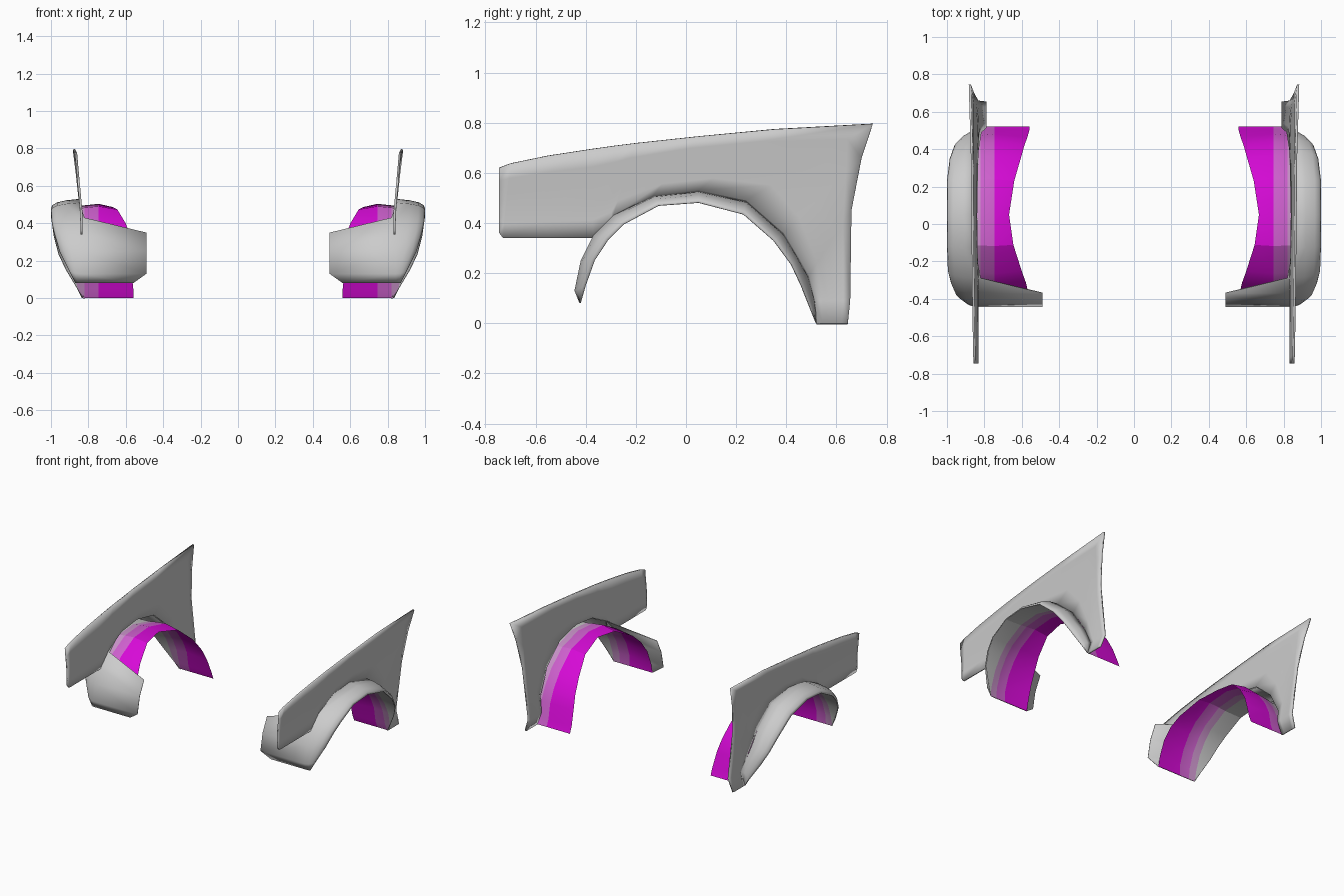
import bpy
import bmesh
import math

cube = bpy.data.objects.get("Cube")
if cube:
    bpy.data.objects.remove(cube, do_unlink=True)


def material(name, r, g, b):
    m = bpy.data.materials.new(name)
    m.use_nodes = True
    m.diffuse_color = (r, g, b, 1)
    m.node_tree.nodes["Principled BSDF"].inputs["Base Color"].default_value = (r, g, b, 1)
    return m


grey = material("body grey", 0.6, 0.6, 0.6)
mauve = material("grey mauve", 0.6, 0.3, 0.6)
pale = material("pale magenta", 0.63, 0.12, 0.63)
magenta = material("magenta", 0.68, 0.003, 0.68)


def lerp(a, b, t):
    return tuple(p + (q - p) * t for p, q in zip(a, b))


def loft(name, rows, mats, thickness=0, rule=None, angle=40):
    """Skin equal-length rows of points, then mirror to the other side."""
    bm = bmesh.new()
    grid = [[bm.verts.new(p) for p in row] for row in rows]
    for r0, r1 in zip(grid, grid[1:]):
        for i in range(len(r0) - 1):
            f = bm.faces.new((r0[i], r0[i + 1], r1[i + 1], r1[i]))
            if rule:
                f.material_index = rule(i)
    bmesh.ops.remove_doubles(bm, verts=bm.verts, dist=0.0005)
    bmesh.ops.recalc_face_normals(bm, faces=bm.faces)
    # face the sheet outward or upward
    if sum(f.normal.x + f.normal.z for f in bm.faces) < 0:
        bmesh.ops.reverse_faces(bm, faces=bm.faces)
    mesh = bpy.data.meshes.new(name)
    bm.to_mesh(mesh)
    bm.free()
    for m in mats:
        mesh.materials.append(m)
    ob = bpy.data.objects.new(name, mesh)
    bpy.context.collection.objects.link(ob)
    bpy.ops.object.select_all(action="DESELECT")
    ob.select_set(True)
    bpy.context.view_layer.objects.active = ob
    bpy.ops.object.shade_smooth_by_angle(angle=math.radians(angle))
    if thickness:
        s = ob.modifiers.new("sheet", "SOLIDIFY")
        s.thickness = thickness
        s.offset = -1
    ob.modifiers.new("mirror", "MIRROR")
    return ob


def panel_x(y, z):
    """Sideways curve of the fender skin."""
    x = 0.843 + 0.09 * max(0, z - 0.45) + 0.1 * max(0, y - 0.65)
    if y > 0:
        x -= 0.042 * (max(0, 0.35 - max(z, 0.09)) / 0.26) ** 2
        x += 0.35 * max(0, 0.09 - z)
    return x


# Fender skin: lower edge with wheel arch, and top edge running down the rear
lower = [(-.745, .36), (-.73, .34), (-.55, .34), (-.37, .34), (-.30, .38), (-.29, .43),
         (-.13, .51), (.05, .53), (.24, .49), (.39, .36), (.49, .19), (.515, .09), (.52, 0)]
upper = [(-.745, .62), (-.70, .637), (-.55, .668), (-.38, .694), (-.28, .708), (-.2, .718),
         (.05, .745), (.35, .773), (.745, .795), (.70, .66), (.66, .45), (.655, .09), (.645, 0)]
rows = []
for a, b in zip(lower, upper):
    points = [lerp(a, b, i / 5) for i in range(6)]
    rows.append([(panel_x(y, z), y, z) for y, z in points])
loft("fender_panel", rows, [grey], 0.012)

# Arch stations: skin edge, lip, lip x, liner inner x
arch = [((-.425, .08), (-.42, .08), .87, .56), ((-.445, .13), (-.40, .15), .905, .56),
        ((-.42, .25), (-.365, .25), .955, .565), ((-.37, .35), (-.31, .335), .98, .578),
        ((-.29, .43), (-.25, .395), .995, .60), ((-.13, .51), (-.11, .47), 1, .645),
        ((.05, .53), (.05, .482), 1, .668), ((.24, .49), (.23, .435), 1, .64),
        ((.39, .36), (.35, .33), .985, .605), ((.45, .26), (.42, .235), .96, .585),
        ((.49, .19), (.46, .15), .92, .57), ((.515, .09), (.50, .05), .86, .56),
        ((.52, .01), (.52, 0), .835, .56)]
front_reach = [.56, .49, .49, .49, .82]   # inner edge of the front cover

# Flare with its front cover
rows = []
for i, (edge, lip, lip_x, _) in enumerate(arch):
    ex = min(panel_x(*edge), lip_x - 0.01)
    ix = front_reach[i] if i < len(front_reach) else ex
    row = [(ix, *edge), (ex, *edge)]
    for t, across in ((.15, .45), (.38, .78), (.7, .95), (1, 1)):
        row.append((ex + (lip_x - ex) * across, *lerp(edge, lip, t)))
    rows.append(row)
loft("arch_flare", rows, [grey], 0.004, angle=50)

# Wheel arch liner with graded bands
rows = []
for _, (y, z), lip_x, inner in arch:
    dy, dz = y - 0.05, z - 0.05
    d = math.hypot(dy, dz)
    row = []
    for x, out in ((lip_x, 0), (.87, .006), (.82, .014), (.745, .022), (inner, .004)):
        out = out if z > 0.09 else 0
        row.append((min(x, lip_x), y + dy / d * out, z + dz / d * out))
    rows.append(row)
loft("arch_liner", rows, [grey, mauve, pale, magenta], 0, lambda i: i, angle=20)
